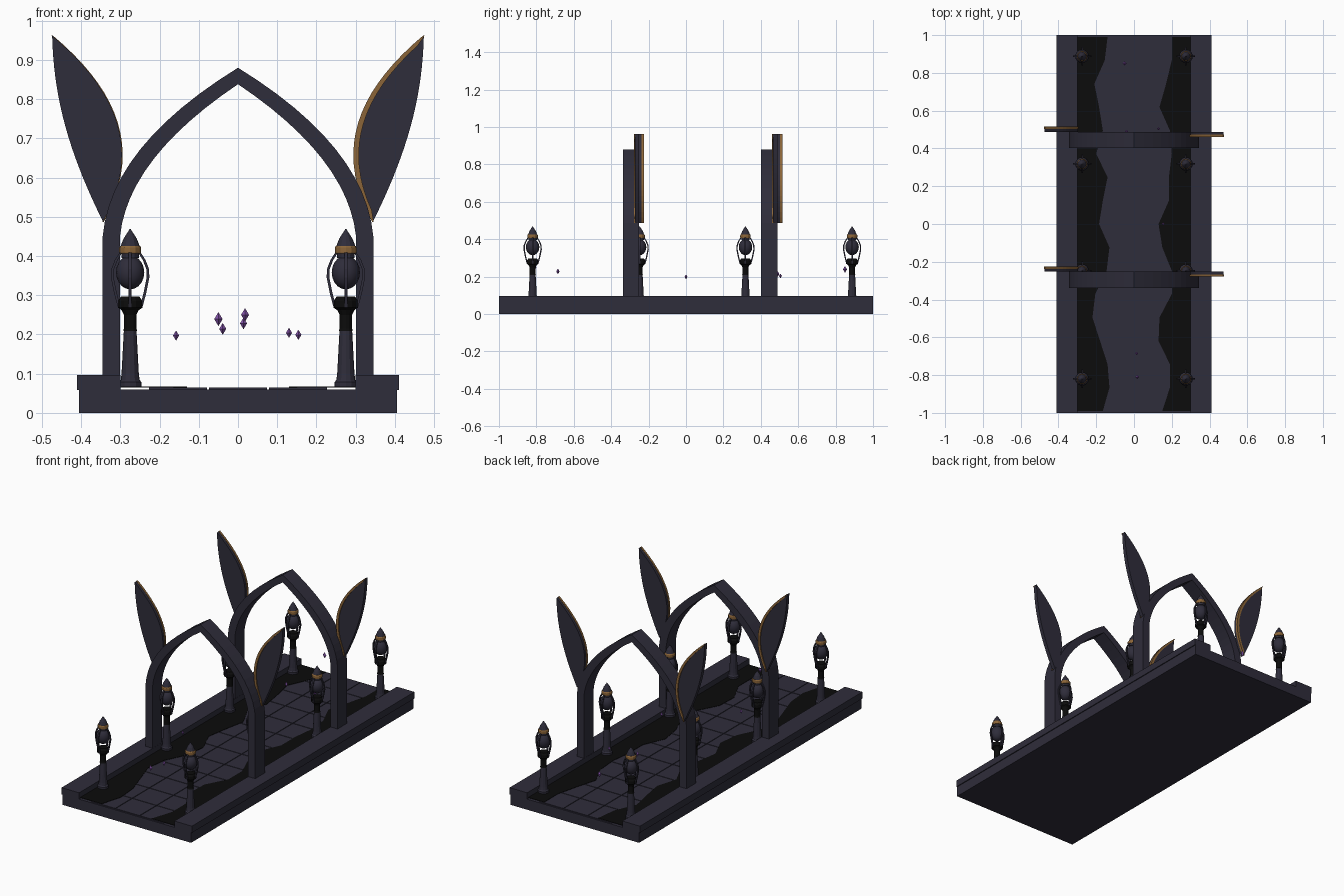
import bpy, bmesh, math
from mathutils import Matrix, Vector

cube = bpy.data.objects.get("Cube")
if cube:
    bpy.data.objects.remove(cube, do_unlink=True)


def material(name, rgb):
    m = bpy.data.materials.new(name)
    m.use_nodes = True
    m.diffuse_color = (*rgb, 1)
    m.node_tree.nodes["Principled BSDF"].inputs["Base Color"].default_value = (*rgb, 1)
    return m


STONE = material("dark slate", (0.028, 0.026, 0.043))
BLACK = material("black soil and iron", (0.0035, 0.0035, 0.0035))
GOLD = material("old gold", (0.26, 0.13, 0.04))
PURPLE = material("purple crystal", (0.24, 0.09, 0.42))


def finish(name, bm, mat, smooth=False):
    bmesh.ops.remove_doubles(bm, verts=bm.verts, dist=1e-5)
    bmesh.ops.recalc_face_normals(bm, faces=bm.faces)
    for f in bm.faces:
        f.smooth = smooth
    me = bpy.data.meshes.new(name)
    bm.to_mesh(me)
    bm.free()
    me.materials.append(mat)
    ob = bpy.data.objects.new(name, me)
    bpy.context.collection.objects.link(ob)
    return ob


def add_box(bm, lo, hi):
    lo, hi = Vector(lo), Vector(hi)
    bmesh.ops.create_cube(bm, size=1, matrix=Matrix.Translation((lo + hi) / 2)
                          @ Matrix.Diagonal((*(hi - lo), 1)))


def box(name, lo, hi, mat):
    bm = bmesh.new()
    add_box(bm, lo, hi)
    return finish(name, bm, mat)


def add_ribbon(bm, a, b, lo, hi, turn=Matrix()):
    """Solid band between two edge lines drawn in XZ, given depth along y."""
    rings = [[bm.verts.new(turn @ Vector((p[0], y, p[1])))
              for p, y in ((p, lo), (q, lo), (q, hi), (p, hi))] for p, q in zip(a, b)]
    for r, s in zip(rings, rings[1:]):
        for i in range(4):
            j = (i + 1) % 4
            bm.faces.new((r[i], r[j], s[j], s[i]))
    bm.faces.new(rings[0])
    bm.faces.new(rings[-1])


def ribbon(name, a, b, lo, hi, mat):
    bm = bmesh.new()
    add_ribbon(bm, a, b, lo, hi)
    bmesh.ops.remove_doubles(bm, verts=bm.verts, dist=1e-5)
    bmesh.ops.dissolve_degenerate(bm, dist=1e-5, edges=bm.edges)
    return finish(name, bm, mat)


def lathe(name, profile, mat, sides=12):
    bm = bmesh.new()
    rings = [[bm.verts.new((r * math.cos(k * math.tau / sides),
                            r * math.sin(k * math.tau / sides), z))
              for k in range(sides)] for r, z in profile]
    for r, s in zip(rings, rings[1:]):
        for i in range(sides):
            j = (i + 1) % sides
            bm.faces.new((r[i], r[j], s[j], s[i]))
    bm.faces.new(rings[0])
    bm.faces.new(rings[-1])
    return finish(name, bm, mat)


def bezier(points, steps=14):
    line, n = [], len(points) - 1
    for k in range(steps + 1):
        t = k / steps
        line.append(sum((Vector(p) * math.comb(n, i) * t**i * (1 - t)**(n - i)
                         for i, p in enumerate(points)), Vector((0, 0))))
    return line


def copies(parts, matrices):
    """Move the parts to the first place and link copies to the others."""
    for ob in parts:
        for i, m in enumerate(matrices):
            c = ob if i == 0 else ob.copy()
            if i:
                bpy.context.collection.objects.link(c)
            c.matrix_world = m


# Ground slab and raised kerbs
box("ground_slab", (-0.405, -1, 0), (0.405, 1, 0.06), STONE)
for side, name in ((1, "left_kerb"), (-1, "right_kerb")):
    x0, x1 = sorted((0.3 * side, 0.41 * side))
    box(name, (x0, -1, 0.058), (x1, 1, 0.096), STONE)

# Paving tiles
bm = bmesh.new()
pitch, gap, rows = 0.153, 0.002, 13
for col in range(-1, 2):
    for row in range(rows):
        x, y = col * pitch, (row - rows // 2) * pitch
        h = pitch / 2 - gap
        add_box(bm, (x - h, y - h, 0.058), (x + h, y + h, 0.064))
finish("paving_tiles", bm, STONE)

# Soil strips with a wavy inner edge, listed from back to front
left_edge = [.2, .2, .17, .135, .19, .2, .185, .185, .13, .15, .2, .2, .135, .13, .19, .19, .15]
right_edge = [.14, .155, .21, .185, .165, .2, .14, .165, .185, .13, .145, .205, .22, .18, .14, .13, .165]
for side, edge, name in ((1, left_edge, "left_soil"), (-1, right_edge, "right_soil")):
    bm = bmesh.new()
    ys = [0.99 - 1.98 * k / (len(edge) - 1) for k in range(len(edge))]
    flat = Matrix.Rotation(math.pi / 2, 4, 'X')
    add_ribbon(bm, [(side * w, -y) for w, y in zip(edge, ys)],
               [(side * 0.299, -y) for y in ys], 0.0645, 0.0665, flat)
    if max(v.co.z for v in bm.verts) < 0:
        print("soil below ground")
    finish(name, bm, BLACK)

# Pointed arches
outer = bezier([(0.345, 0.45), (0.325, 0.68), (0, 0.88)], 12)
inner = bezier([(0.301, 0.45), (0.28, 0.65), (0, 0.838)], 12)


def full_span(half, foot):
    half = [Vector((half[0].x, foot))] + half
    return half + [Vector((-p.x, p.y)) for p in reversed(half[:-1])]


arch = ribbon("arch", full_span(inner, 0.06), full_span(outer, 0.06), -0.086, 0, STONE)

# Leaf-shaped wings with a gold trim along the inner edge
root, tip = (0.344, 0.487), (0.474, 0.962)
wing_in = bezier([root, (0.245, 0.67), (0.305, 0.82), tip], 18)
wing_out = bezier([root, (0.43, 0.66), (0.47, 0.80), tip], 18)
wing = ribbon("wing", wing_in, wing_out, -0.022, 0, STONE)
shift = Vector((0.002, 0))
trim_out = [p + (q - p) * min(1, 0.01 / max((q - p).length, 0.01)) for p, q in zip(wing_in, wing_out)]
trim = ribbon("wing_trim", [p - shift for p in wing_in], [p + shift for p in trim_out],
              -0.027, -0.015, GOLD)

arch_places = [Matrix.Translation((0, y, 0)) for y in (-0.252, 0.488)]
half_turn = Matrix.Rotation(math.pi, 4, 'Z')
copies([arch], arch_places)
copies([wing, trim], [m @ t for m in arch_places for t in (Matrix(), half_turn)])

# Lamp posts
post = lathe("lamp_post", [(0.029, 0.065), (0.029, 0.078), (0.024, 0.084), (0.022, 0.10),
                           (0.016, 0.212)], STONE)
collar = lathe("lamp_collar", [(0.018, 0.208), (0.016, 0.215), (0.016, 0.25), (0.022, 0.262),
                               (0.031, 0.268), (0.031, 0.285), (0.024, 0.296)], BLACK)
ring = lathe("lamp_ring", [(0.027, 0.406), (0.028, 0.41), (0.028, 0.421), (0.025, 0.426)], GOLD)
cap = lathe("lamp_cap", [(0.022, 0.395), (0.024, 0.426), (0.017, 0.444), (0.001, 0.469)], STONE)

bm = bmesh.new()
bmesh.ops.create_uvsphere(bm, u_segments=16, v_segments=10, radius=0.036,
                          matrix=Matrix.Translation((0, 0, 0.358)) @ Matrix.Diagonal((1, 1, 1.2, 1)))
globe = finish("lamp_globe", bm, STONE, smooth=True)

bm = bmesh.new()
rib_in = [(0.024, 0.268), (0.034, 0.305), (0.042, 0.345), (0.041, 0.367), (0.032, 0.39), (0.018, 0.412)]
rib_out = [(r + 0.007, z) for r, z in rib_in]
for k in range(4):
    add_ribbon(bm, rib_in, rib_out, -0.004, 0.004, Matrix.Rotation(k * math.pi / 2, 4, 'Z'))
ribs = finish("lamp_cage", bm, STONE)

copies([post, collar, ring, cap, globe, ribs],
       [Matrix.Translation((x, y, 0)) for x in (-0.275, 0.275) for y in (-0.82, -0.248, 0.318, 0.888)])

# Floating crystals
bm = bmesh.new()
bmesh.ops.create_cone(bm, segments=4, radius1=0.6, radius2=0, depth=1,
                      matrix=Matrix.Translation((0, 0, 0.5)))
bmesh.ops.delete(bm, geom=[f for f in bm.faces if len(f.verts) == 4], context='FACES_ONLY')
half = bmesh.ops.duplicate(bm, geom=bm.verts[:] + bm.edges[:] + bm.faces[:])["geom"]
for v in half:
    if isinstance(v, bmesh.types.BMVert):
        v.co.z *= -1
crystal = finish("crystal", bm, PURPLE)
spots = [(-.158, -.27, .197, .013), (-.05, .85, .239, .018), (-.039, .49, .214, .015),
         (.018, -.81, .25, .017), (.014, -.685, .228, .015), (.13, .505, .204, .013),
         (.154, 0, .199, .013)]
copies([crystal], [Matrix.Translation(s[:3]) @ Matrix.Scale(s[3], 4) for s in spots])
